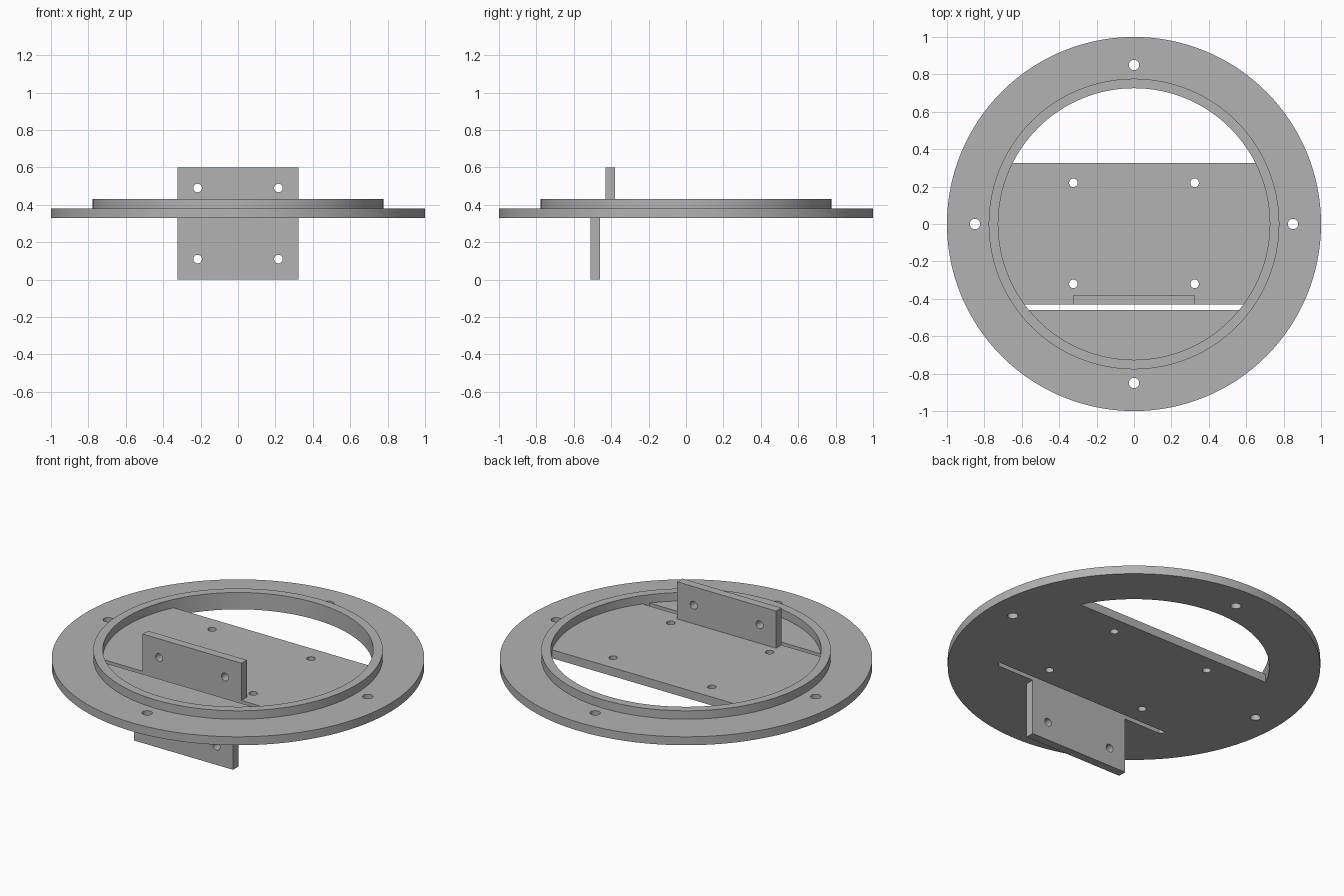
import bpy
import bmesh
from math import asin, cos, pi, sin
from mathutils import Matrix, Vector

cube = bpy.data.objects.get("Cube")
if cube:
    bpy.data.objects.remove(cube, do_unlink=True)

# Main dimensions
PLATE_BOTTOM, PLATE_TOP, RING_TOP = 0.33, 0.38, 0.43
FLANGE_R, RING_R, BORE_R = 1.0, 0.777, 0.726
TAB_HALF, TAB_HOLE_X, HOLE_R = 0.324, 0.216, 0.023
SEGMENTS = 128

grey = bpy.data.materials.new("plain grey")
grey.use_nodes = True
colour = (0.45, 0.45, 0.45, 1)
grey.diffuse_color = colour
grey.node_tree.nodes["Principled BSDF"].inputs["Base Color"].default_value = colour


def circle(radius, x=0, y=0, n=SEGMENTS):
    return [(x + radius * cos(2 * pi * i / n), y + radius * sin(2 * pi * i / n))
            for i in range(n)]


def arc(radius, start, end, n):
    return [(radius * cos(start + (end - start) * i / n),
             radius * sin(start + (end - start) * i / n)) for i in range(n + 1)]


def rectangle(x0, x1, y0, y1):
    return [(x0, y0), (x1, y0), (x1, y1), (x0, y1)]


def prisms(name, profiles, low, high):
    """Extrude closed profiles along z into one object."""
    bm = bmesh.new()
    for profile in profiles:
        face = bm.faces.new([bm.verts.new((x, y, low)) for x, y in profile])
        grown = bmesh.ops.extrude_face_region(bm, geom=[face], use_keep_orig=True)
        moved = [v for v in grown["geom"] if isinstance(v, bmesh.types.BMVert)]
        bmesh.ops.translate(bm, verts=moved, vec=Vector((0, 0, high - low)))
    bmesh.ops.recalc_face_normals(bm, faces=bm.faces[:])
    mesh = bpy.data.meshes.new(name)
    bm.to_mesh(mesh)
    bm.free()
    mesh.materials.append(grey)
    obj = bpy.data.objects.new(name, mesh)
    bpy.context.collection.objects.link(obj)
    return obj


def activate(obj):
    bpy.ops.object.select_all(action="DESELECT")
    obj.select_set(True)
    bpy.context.view_layer.objects.active = obj


def cut(obj, profiles, low, high):
    """Cut the extruded profiles out of an object."""
    cutter = prisms("cutter", profiles, low, high)
    cutter.hide_render = True
    mod = obj.modifiers.new("cut", "BOOLEAN")
    mod.operation, mod.solver, mod.object = "DIFFERENCE", "EXACT", cutter
    activate(obj)
    bpy.ops.object.modifier_apply(modifier=mod.name)
    bpy.data.objects.remove(cutter, do_unlink=True)


def smooth(obj):
    activate(obj)
    bpy.ops.object.shade_smooth_by_angle(angle=pi / 6)


# Flange plate with rear opening, narrow slot and screw holes
plate = prisms("flange_plate", [circle(FLANGE_R)], PLATE_BOTTOM, PLATE_TOP)
edge = asin(0.326 / BORE_R)
opening = arc(BORE_R, edge, pi - edge, 80)
near, far = asin(0.43 / BORE_R), asin(0.46 / BORE_R)
slot = arc(BORE_R, -far, -near, 4) + arc(BORE_R, pi + near, pi + far, 4)
rim_holes = [circle(0.028, 0.85 * x, 0.85 * y, 32)
             for x, y in ((1, 0), (0, 1), (-1, 0), (0, -1))]
inner_holes = [circle(HOLE_R, x, y, 32) for x in (-0.324, 0.324) for y in (-0.32, 0.22)]
cut(plate, [opening, slot] + rim_holes + inner_holes, PLATE_BOTTOM - 0.1, PLATE_TOP + 0.1)
smooth(plate)

# Raised locating ring
ring = prisms("raised_ring", [circle(RING_R)], PLATE_TOP, RING_TOP)
cut(ring, [circle(BORE_R)], PLATE_TOP - 0.1, RING_TOP + 0.1)
smooth(ring)


def tab(name, y_front, y_back, low, high, hole_z):
    """Upright drilled tab, drawn flat in x-z and stood up."""
    obj = prisms(name, [rectangle(-TAB_HALF, TAB_HALF, low, high)], -y_back, -y_front)
    holes = [circle(HOLE_R, x, hole_z, 32) for x in (-TAB_HOLE_X, TAB_HOLE_X)]
    cut(obj, holes, -y_back - 0.1, -y_front + 0.1)
    obj.data.transform(Matrix.Rotation(pi / 2, 4, "X"))
    smooth(obj)


# Mounting tabs either side of the slot
tab("upper_tab", -0.43, -0.38, PLATE_TOP, 0.6, 0.49)
tab("lower_tab", -0.51, -0.46, 0, PLATE_BOTTOM, 0.11)
